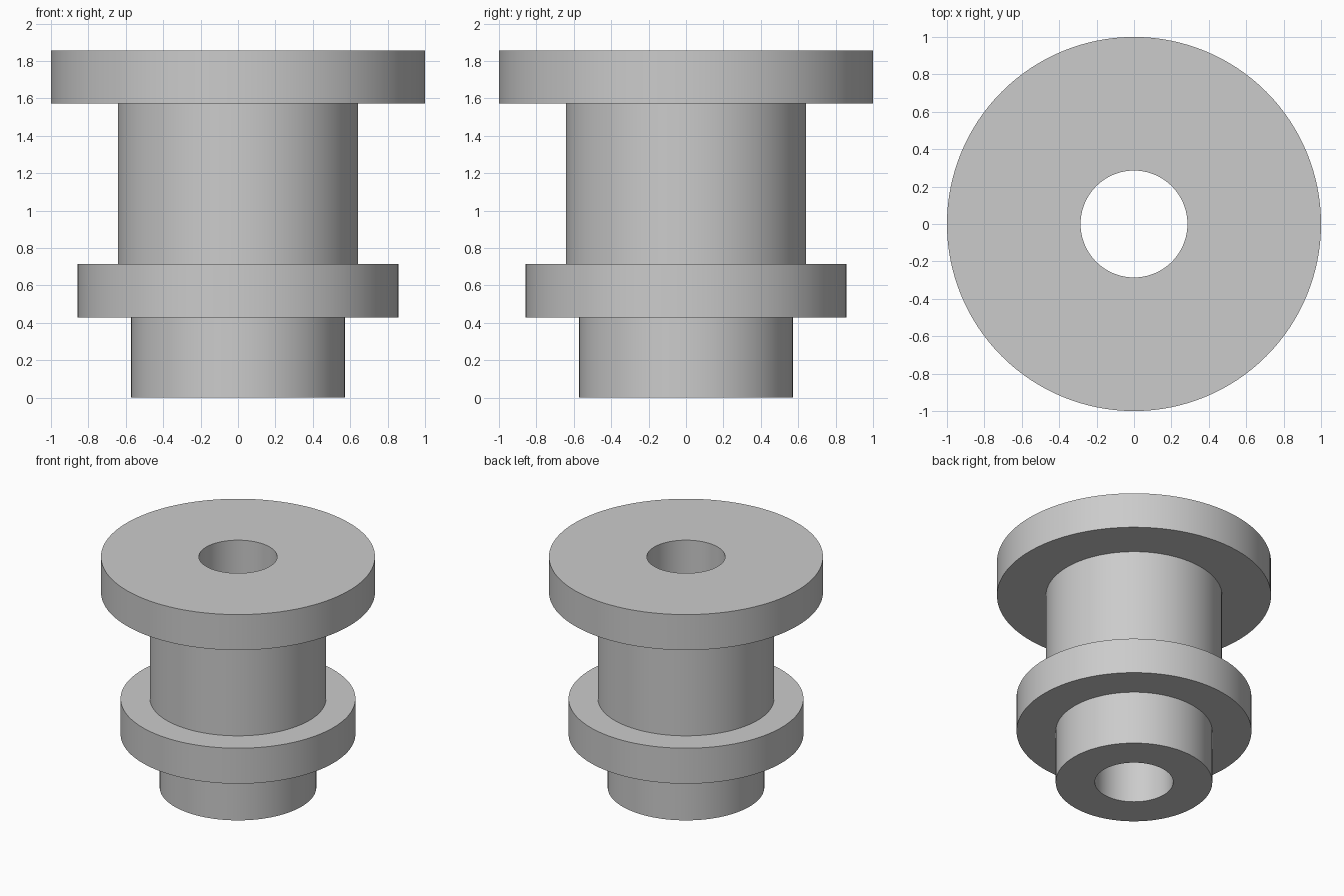
import bpy
import bmesh
import math

SEGMENTS = 128
UNIT = 1 / 7  # all dimensions are simple multiples of this module

old = bpy.data.objects.get("Cube")
if old:
    bpy.data.objects.remove(old, do_unlink=True)

# Plain grey material
grey = bpy.data.materials.new("plain grey")
grey.use_nodes = True
colour = (0.6, 0.6, 0.6, 1)
grey.diffuse_color = colour
grey.node_tree.nodes["Principled BSDF"].inputs["Base Color"].default_value = colour

# Stacked steps from the bottom up: (radius, top height), in modules
bore = 2
steps = [
    (4, 3),      # lower spigot
    (6, 5),      # middle collar
    (4.5, 11),   # barrel
    (7, 13),     # top flange
]

# Closed half-section of the bushing
profile = [(bore, 0)]
base = 0
for radius, top in steps:
    profile += [(radius, base), (radius, top)]
    base = top
profile.append((bore, base))

# Sweep the section around the vertical axis
bm = bmesh.new()
rings = []
for i in range(SEGMENTS):
    a = math.tau * i / SEGMENTS
    rings.append([bm.verts.new((r * UNIT * math.cos(a), r * UNIT * math.sin(a), z * UNIT))
                  for r, z in profile])
count = len(profile)
for i, ring in enumerate(rings):
    after = rings[(i + 1) % SEGMENTS]
    for j in range(count):
        k = (j + 1) % count
        bm.faces.new((ring[j], after[j], after[k], ring[k]))
bmesh.ops.recalc_face_normals(bm, faces=bm.faces)

mesh = bpy.data.meshes.new("flanged_bushing")
bm.to_mesh(mesh)
bm.free()
mesh.materials.append(grey)
bushing = bpy.data.objects.new("flanged_bushing", mesh)
bpy.context.collection.objects.link(bushing)

# Smooth round walls, crisp step edges
bpy.ops.object.select_all(action="DESELECT")
bushing.select_set(True)
bpy.context.view_layer.objects.active = bushing
bpy.ops.object.shade_smooth_by_angle(angle=math.radians(30))
